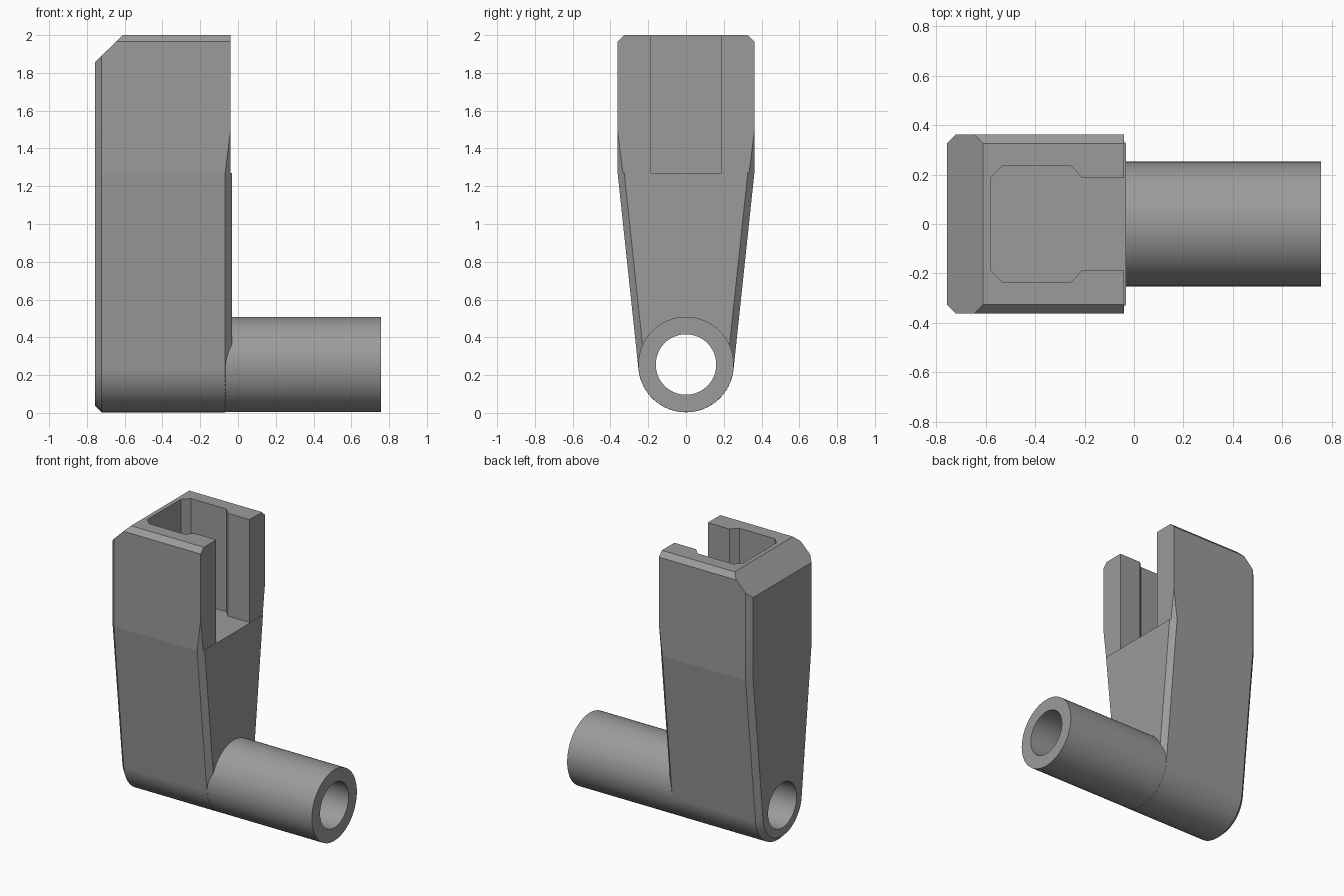
import bpy, bmesh, math

if "Cube" in bpy.data.objects:
    bpy.data.objects.remove(bpy.data.objects["Cube"])

grey = bpy.data.materials.new("mid_grey")
grey.diffuse_color = (0.33, 0.33, 0.33, 1)
grey.use_nodes = True
grey.node_tree.nodes["Principled BSDF"].inputs["Base Color"].default_value = grey.diffuse_color

AXIS_Z, TUBE_R, BORE_R = 0.256, 0.253, 0.16
HALF_W, SHOULDER_Z, BEVEL = 0.362, 1.27, 0.035
LEFT, RIGHT = -0.757, -0.033


def new_object(name, bm):
    bmesh.ops.recalc_face_normals(bm, faces=bm.faces)
    mesh = bpy.data.meshes.new(name)
    bm.to_mesh(mesh)
    bm.free()
    mesh.materials.append(grey)
    obj = bpy.data.objects.new(name, mesh)
    bpy.context.collection.objects.link(obj)
    return obj


def prism(name, points, direction):
    """Extrude a flat outline along a direction."""
    bm = bmesh.new()
    face = bm.faces.new([bm.verts.new(p) for p in points])
    grown = bmesh.ops.extrude_face_region(bm, geom=[face])["geom"]
    bmesh.ops.translate(bm, vec=direction, verts=[g for g in grown if isinstance(g, bmesh.types.BMVert)])
    return new_object(name, bm)


def rod(name, radius, x0, x1, sides=64):
    ring = [(x0, radius * math.cos(2 * math.pi * i / sides),
             AXIS_Z + radius * math.sin(2 * math.pi * i / sides)) for i in range(sides)]
    return prism(name, ring, (x1 - x0, 0, 0))


def apply(obj, kind, **settings):
    mod = obj.modifiers.new(kind, kind)
    for key, value in settings.items():
        setattr(mod, key, value)
    bpy.context.view_layer.objects.active = obj
    bpy.ops.object.modifier_apply(modifier=mod.name)


def combine(obj, other, operation):
    apply(obj, "BOOLEAN", operation=operation, object=other, solver="EXACT")
    bpy.data.objects.remove(other, do_unlink=True)


def half_profile(inset, upper_inset):
    """Half outline (y, z): top, shoulder, taper, then the rounded foot."""
    rise = SHOULDER_Z - AXIS_Z
    tangent = math.atan2(rise, HALF_W) - math.acos(TUBE_R / math.hypot(rise, HALF_W))
    w = HALF_W - upper_inset
    pts = [(0, 2), (w - BEVEL, 2), (w, 2 - BEVEL), (w, 1.55), (HALF_W - inset, SHOULDER_Z)]
    for i in range(17):
        a = tangent + (-math.pi / 2 - tangent) * i / 16
        r = TUBE_R - inset
        pts.append((r * math.cos(a) if i < 16 else 0, AXIS_Z + r * math.sin(a)))
    return pts


# Body: half outline lofted along x with bevelled ends, then mirrored
bm = bmesh.new()
stations = [(LEFT, BEVEL, BEVEL), (LEFT + BEVEL, 0, 0), (RIGHT - BEVEL, 0, 0), (RIGHT, BEVEL, 0)]
rings = [[bm.verts.new((x, y, z)) for y, z in half_profile(d, u)] for x, d, u in stations]
for k, (a, b) in enumerate(zip(rings, rings[1:])):
    for i in range(len(a) - 1):
        if k == 2 and i == 3:  # chamfer fading out above the shoulder
            bm.faces.new((a[i], a[i + 1], b[i]))
            bm.faces.new((b[i], a[i + 1], b[i + 1]))
        else:
            bm.faces.new((a[i], a[i + 1], b[i + 1], b[i]))
bm.faces.new(rings[0])
bm.faces.new(rings[-1])
body = new_object("socket_arm", bm)
apply(body, "MIRROR", use_axis=(False, True, False), use_mirror_merge=True, merge_threshold=0.0001)
bm = bmesh.new()
bm.from_mesh(body.data)
bmesh.ops.recalc_face_normals(bm, faces=bm.faces)
bm.to_mesh(body.data)
bm.free()

# Large chamfer along the top left edge
combine(body, prism("corner_cutter", [(-0.957, -1, 1.657), (-0.41, -1, 2.2), (-0.957, -1, 2.2)],
                    (0, 2, 0)), "DIFFERENCE")

# Slightly recessed open face above the pocket floor
combine(body, prism("face_cutter", [(-0.04, -1, SHOULDER_Z), (0.2, -1, SHOULDER_Z),
                                    (0.2, 1, SHOULDER_Z), (-0.04, 1, SHOULDER_Z)],
                    (0, 0, 1)), "DIFFERENCE")

# Pocket with chamfered corners and a narrower open slot
side = [(-0.58, 0.187), (-0.535, 0.234), (-0.255, 0.234), (-0.21, 0.187), (0.2, 0.187)]
outline = side + [(x, -y) for x, y in reversed(side)]
combine(body, prism("pocket_cutter", [(x, y, SHOULDER_Z) for x, y in outline], (0, 0, 1)), "DIFFERENCE")

# Round tube joined to the foot, with a bore through everything
combine(body, rod("tube", TUBE_R - 0.0005, -0.3, 0.757), "UNION")
combine(body, rod("bore_cutter", BORE_R, -1, 1), "DIFFERENCE")

# Smooth round surfaces, crisp folds
bpy.ops.object.select_all(action="DESELECT")
body.select_set(True)
bpy.context.view_layer.objects.active = body
bpy.ops.object.shade_smooth_by_angle(angle=math.radians(5.9))
body.modifiers.new("even_shading", "WEIGHTED_NORMAL").keep_sharp = True
